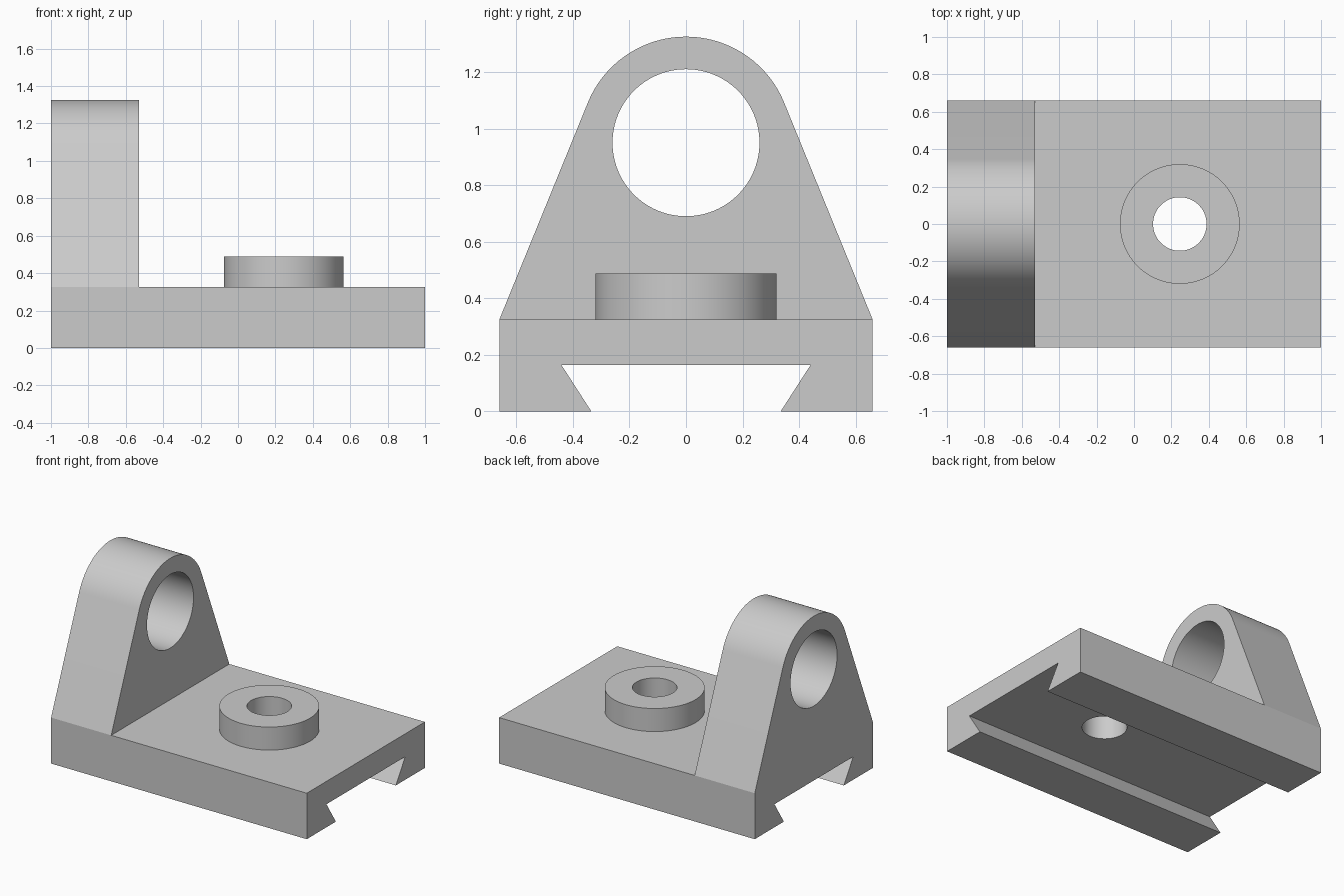
import bpy
import bmesh
import math

if "Cube" in bpy.data.objects:
    bpy.data.objects.remove(bpy.data.objects["Cube"])

# Main dimensions
HALF_LENGTH, HALF_WIDTH, BASE_TOP = 1.0, 0.66, 0.325
LUG_FRONT, EYE_HEIGHT, EYE_RADIUS, EYE_BORE = -0.53, 0.95, 0.375, 0.26
BOSS_X, BOSS_RADIUS, BOSS_BORE, BOSS_TOP = 0.245, 0.32, 0.143, 0.488

grey = bpy.data.materials.new("plain grey")
grey.use_nodes = True
colour = (0.6, 0.6, 0.6, 1)
grey.diffuse_color = colour
grey.node_tree.nodes["Principled BSDF"].inputs["Base Color"].default_value = colour


def extrude_x(name, profile, x_start, x_end):
    """Solid made by extruding a (y, z) outline along x."""
    bm = bmesh.new()
    face = bm.faces.new([bm.verts.new((x_start, y, z)) for y, z in profile])
    result = bmesh.ops.extrude_face_region(bm, geom=[face])
    moved = [v for v in result["geom"] if isinstance(v, bmesh.types.BMVert)]
    bmesh.ops.translate(bm, vec=(x_end - x_start, 0, 0), verts=moved)
    bmesh.ops.recalc_face_normals(bm, faces=bm.faces)
    mesh = bpy.data.meshes.new(name)
    bm.to_mesh(mesh)
    bm.free()
    mesh.materials.append(grey)
    obj = bpy.data.objects.new(name, mesh)
    bpy.context.collection.objects.link(obj)
    return obj


def cylinder(name, radius, depth, location, rotation=(0, 0, 0)):
    bpy.ops.mesh.primitive_cylinder_add(
        vertices=96, radius=radius, depth=depth, location=location, rotation=rotation)
    obj = bpy.context.object
    obj.name = name
    obj.data.materials.append(grey)
    return obj


def activate(obj):
    bpy.ops.object.select_all(action="DESELECT")
    obj.select_set(True)
    bpy.context.view_layer.objects.active = obj


def bore(obj, cutter):
    mod = obj.modifiers.new("bore", "BOOLEAN")
    mod.operation, mod.solver, mod.object = "DIFFERENCE", "EXACT", cutter
    activate(obj)
    bpy.ops.object.modifier_apply(modifier=mod.name)


# Base plate with a dovetail slot underneath
half_outline = [(0.44, 0.163), (0.335, 0), (HALF_WIDTH, 0), (HALF_WIDTH, BASE_TOP)]
outline = half_outline + [(-y, z) for y, z in reversed(half_outline)]
base = extrude_x("base_plate", outline, -HALF_LENGTH, HALF_LENGTH)

# Upright lug: straight flanks running tangent into a round eye
drop = EYE_HEIGHT - BASE_TOP
tangent = math.acos(EYE_RADIUS / math.hypot(HALF_WIDTH, drop)) - math.atan2(drop, HALF_WIDTH)
steps = 48
angles = [tangent + (math.pi - 2 * tangent) * i / steps for i in range(steps + 1)]
arc = [(EYE_RADIUS * math.cos(a), EYE_HEIGHT + EYE_RADIUS * math.sin(a)) for a in angles]
lug = extrude_x("upright_lug", [(HALF_WIDTH, BASE_TOP)] + arc + [(-HALF_WIDTH, BASE_TOP)],
                -HALF_LENGTH, LUG_FRONT)

# Raised round boss
boss = cylinder("round_boss", BOSS_RADIUS, BOSS_TOP - BASE_TOP,
                (BOSS_X, 0, (BOSS_TOP + BASE_TOP) / 2))

# Bored holes
eye_cutter = cylinder("eye_cutter", EYE_BORE, 1, (-0.75, 0, EYE_HEIGHT), (0, math.pi / 2, 0))
boss_cutter = cylinder("boss_cutter", BOSS_BORE, 2, (BOSS_X, 0, 0))
bore(lug, eye_cutter)
bore(boss, boss_cutter)
bore(base, boss_cutter)
for cutter in (eye_cutter, boss_cutter):
    bpy.data.objects.remove(cutter)

# Smooth round walls, sharp rims
for obj in (base, lug, boss):
    activate(obj)
    bpy.ops.object.shade_smooth_by_angle(angle=math.radians(20))
